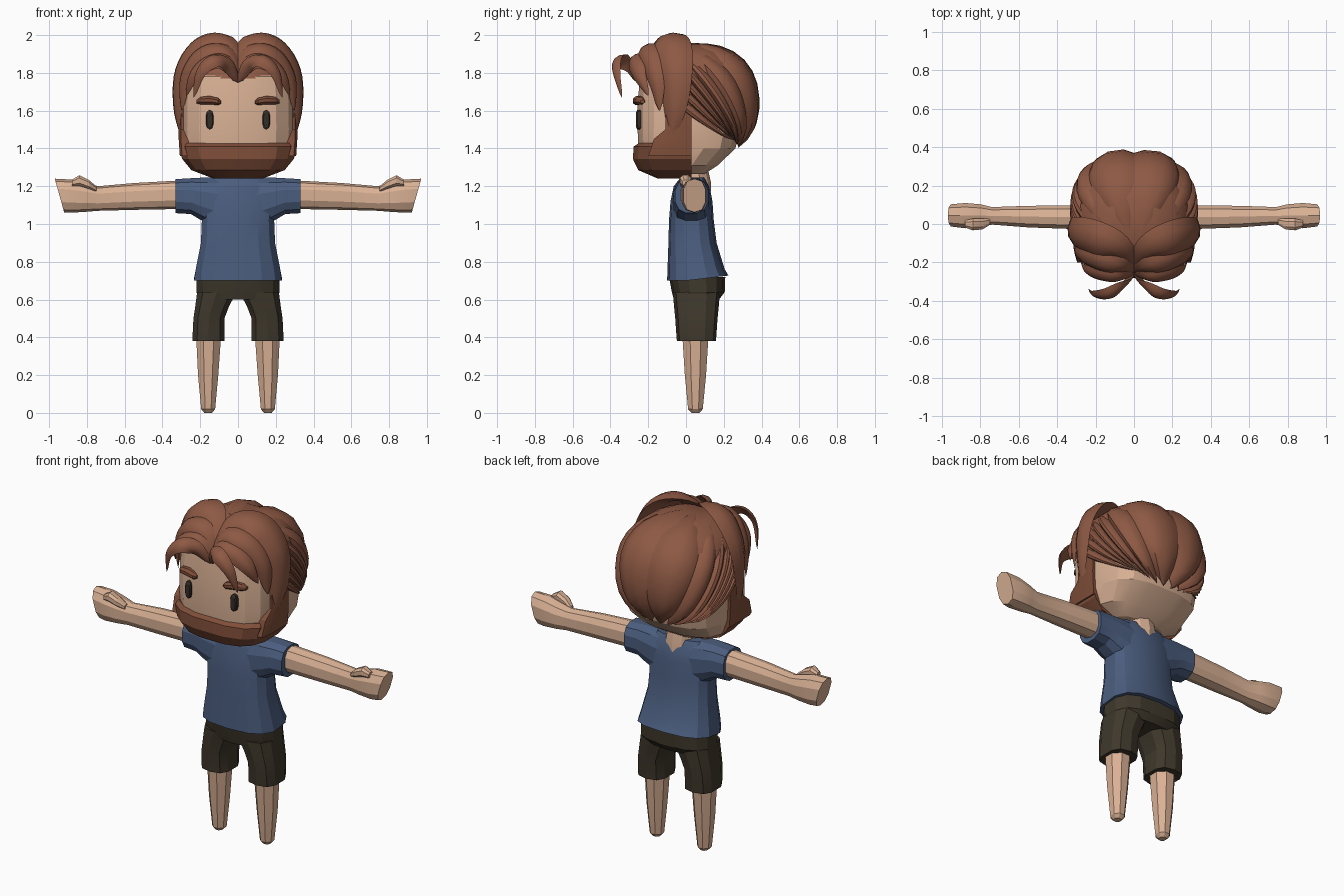
import bpy, bmesh, math
from mathutils import Vector

cube = bpy.data.objects.get("Cube")
if cube:
    bpy.data.objects.remove(cube, do_unlink=True)


def material(name, rgb):
    mat = bpy.data.materials.new(name)
    mat.use_nodes = True
    mat.diffuse_color = (*rgb, 1)
    bsdf = next(n for n in mat.node_tree.nodes if n.type == "BSDF_PRINCIPLED")
    bsdf.inputs["Base Color"].default_value = (*rgb, 1)
    bsdf.inputs["Roughness"].default_value = 0.8
    return mat


skin = material("skin", (0.70, 0.44, 0.30))
hair = material("hair_brown", (0.27, 0.10, 0.058))
beard_mat = material("beard_brown", (0.21, 0.075, 0.04))
blue = material("shirt_blue", (0.07, 0.11, 0.21))
olive = material("shorts_olive", (0.05, 0.04, 0.025))
dark = material("eye_dark", (0.035, 0.027, 0.022))


# Helpers: every solid is one or more capped lofts through rings of points
def solid(name, mat, lofts, angle=20):
    bm = bmesh.new()
    for rings in lofts:
        loops = [[bm.verts.new(p) for p in ring] for ring in rings]
        for low, high in zip(loops, loops[1:]):
            for i in range(len(low)):
                j = (i + 1) % len(low)
                bm.faces.new((low[i], low[j], high[j], high[i]))
        bm.faces.new(loops[0][::-1])
        bm.faces.new(loops[-1])
    bmesh.ops.recalc_face_normals(bm, faces=bm.faces)
    mesh = bpy.data.meshes.new(name)
    bm.to_mesh(mesh)
    bm.free()
    mesh.materials.append(mat)
    ob = bpy.data.objects.new(name, mesh)
    bpy.context.collection.objects.link(ob)
    bpy.ops.object.select_all(action="DESELECT")
    ob.select_set(True)
    bpy.context.view_layer.objects.active = ob
    bpy.ops.object.shade_smooth_by_angle(angle=math.radians(angle))
    return ob


def flip(rings):
    return [[Vector((-p.x, p.y, p.z)) for p in ring] for ring in rings]


def pair(name, mat, rings, angle=20):
    solid("left_" + name, mat, [rings], angle)
    solid("right_" + name, mat, [flip(rings)], angle)


def oval(center, a, b, n=12, axis=2, p=2.0):
    ring = []
    for i in range(n):
        t = math.tau * (i + 0.5) / n
        c, s = math.cos(t), math.sin(t)
        q = [math.copysign(abs(c) ** (2 / p), c) * a,
             math.copysign(abs(s) ** (2 / p), s) * b]
        q.insert(axis, 0)
        ring.append(Vector(center) + Vector(q))
    return ring


def stack(rows, n=12, p=2.0, x=0):
    # rows: height, half width, front, back
    return [oval((x, (f + k) / 2, z), w, (k - f) / 2, n, 2, p) for z, w, f, k in rows]


def reach(rows, n=10, p=2.5):
    # rows: distance along x, front, back, bottom, top
    return [oval((x, (f + k) / 2, (lo + hi) / 2), (k - f) / 2, (hi - lo) / 2, n, 0, p)
            for x, f, k, lo, hi in rows]


# Legs
pair("leg", skin, [oval((x, 0.05, z), r, r * 1.05, 8) for z, x, r in (
    (0, 0.158, 0.022), (0.02, 0.158, 0.04), (0.2, 0.158, 0.058), (0.45, 0.155, 0.074))])

# Shorts: hips and two trouser legs
hips = stack([(0.6, 0.21, -0.065, 0.175), (0.64, 0.225, -0.075, 0.205),
              (0.72, 0.222, -0.09, 0.208)], 14, 2.6)
trouser = [oval((x, 0.055, z), w, d, 10, 2, 2.8) for z, x, w, d in (
    (0.38, 0.155, 0.088, 0.103), (0.4, 0.156, 0.088, 0.105),
    (0.5, 0.154, 0.085, 0.112), (0.56, 0.138, 0.092, 0.118), (0.64, 0.112, 0.108, 0.125))]
solid("shorts", olive, [hips, trouser, flip(trouser)])

# Shirt: torso and sleeves
torso = stack([(0.7, 0.237, -0.1, 0.225), (0.76, 0.228, -0.098, 0.205),
               (0.9, 0.2, -0.093, 0.162), (1.02, 0.195, -0.09, 0.147),
               (1.12, 0.2, -0.082, 0.14), (1.2, 0.19, -0.065, 0.125),
               (1.245, 0.15, -0.03, 0.1)], 14, 2.7)
for point in torso[0]:
    point.z += max(0, point.y) * 0.12
sleeve = reach([(0.08, -0.07, 0.13, 0.96, 1.25), (0.2, -0.07, 0.125, 1.02, 1.248),
                (0.25, -0.065, 0.12, 1.05, 1.245), (0.33, -0.06, 0.12, 1.055, 1.24)], 12)
solid("shirt", blue, [torso, sleeve, flip(sleeve)])

# Neck
solid("neck", skin, [stack([(1.12, 0.09, -0.03, 0.13), (1.22, 0.088, -0.03, 0.132),
                            (1.32, 0.08, -0.04, 0.11)], 10)])

# Arms with mitten hands and thumbs
arm = reach([(0.28, -0.03, 0.1, 1.08, 1.232), (0.55, -0.02, 0.097, 1.075, 1.217),
             (0.74, -0.005, 0.09, 1.07, 1.2), (0.8, -0.018, 0.105, 1.065, 1.215),
             (0.88, -0.025, 0.112, 1.06, 1.235), (0.945, -0.015, 0.105, 1.062, 1.24)])
for point in arm[-1]:
    point.x += (point.z - 1.15) * 0.28
pair("arm", skin, arm)
pair("thumb", skin, reach([(0.75, -0.005, 0.03, 1.17, 1.2), (0.79, -0.03, 0.03, 1.185, 1.235),
                           (0.84, -0.035, 0.03, 1.2, 1.26), (0.88, -0.02, 0.02, 1.2, 1.235)], 8))

# Head
solid("head", skin, [stack([
    (1.265, 0.17, -0.17, 0.1), (1.31, 0.265, -0.245, 0.17), (1.4, 0.298, -0.255, 0.265),
    (1.5, 0.304, -0.26, 0.29), (1.65, 0.302, -0.26, 0.3), (1.78, 0.285, -0.245, 0.28),
    (1.88, 0.2, -0.15, 0.2)], 16, 3)])

# Beard, flat behind the jaw, with sideburns
jaw = stack([(1.24, 0.13, -0.15, 0.12), (1.285, 0.25, -0.255, 0.2), (1.345, 0.3, -0.285, 0.22),
             (1.41, 0.315, -0.28, 0.22), (1.43, 0.308, -0.25, 0.2)], 16, 2.9)
for ring in jaw:
    for point in ring:
        point.y = min(point.y, 0.03)
solid("beard", beard_mat, [jaw])
pair("sideburn", beard_mat, [
    [Vector((x, y, z)) for x, y in ((0.22, f), (w - 0.012, f), (w, f + 0.04), (w, 0.03), (0.22, 0.03))]
    for z, w, f in ((1.36, 0.308, -0.2), (1.45, 0.314, -0.17), (1.5, 0.315, -0.11), (1.72, 0.308, -0.1))])

# Eyes and eyebrows
pair("eye", dark, [oval((0.15, y, 1.552), 0.021 * s, 0.052 * s, 10, 1, 2.5)
                   for y, s in ((-0.225, 1), (-0.258, 1), (-0.265, 0.75))])
pair("eyebrow", beard_mat, [oval((x, y, z), r, r * 0.8, 8, 0) for x, y, z, r in (
    (0.09, -0.258, 1.645, 0.012), (0.105, -0.257, 1.648, 0.026), (0.15, -0.252, 1.656, 0.03),
    (0.2, -0.24, 1.653, 0.026), (0.22, -0.23, 1.648, 0.012))])

# Hair cap under the locks
solid("hair_cap", hair, [stack([
    (1.77, 0.295, -0.252, 0.29), (1.85, 0.275, -0.225, 0.27),
    (1.91, 0.21, -0.175, 0.22), (1.95, 0.12, -0.12, 0.14)], 16, 2.5)], 50)

# Swept-back locks fanning from the brow line to the nape
CENTER = Vector((0, 0.07, 1.645))
RADII = Vector((0.325, 0.318, 0.31))


def scalp(theta, t, scale):
    s, c = math.sin(theta), math.cos(theta)
    start = Vector((s, -0.32, c)).normalized()
    end = Vector((0.62 * s, 0.66, -0.8 + 0.08 * s * s)).normalized()
    d = start.slerp(end, t)
    d /= sum(abs(k) ** 2.3 for k in d) ** (1 / 2.3)
    return CENTER + Vector(k * r * scale for k, r in zip(d, RADII))


LOCKS, STEPS = 14, 12
SPAN = math.radians(196)
ridge = [(0, 0.945, 0.94), (0.2, 1.0, 0.97), (0.5, 1.025, 1), (0.8, 1.01, 0.97), (1, 0.945, 0.94),
         (0.8, 0.84, 0.94), (0.2, 0.84, 0.94)]
back_locks = []
for i in range(LOCKS):
    rings = []
    for k in range(STEPS + 1):
        t = k / STEPS
        thin = 1 - 0.05 * max(0, t - 0.8) / 0.2
        rings.append([scalp(SPAN * ((i + u) / LOCKS - 0.5), t * tip, h * thin)
                      for u, h, tip in ridge])
    back_locks.append(rings)
solid("back_hair", hair, back_locks, 40)


# Front locks: tapered lens sections swept along a smooth path
def lock(path, width, thick, per=5):
    pts = [Vector(p) for p in path]
    pts = [2 * pts[0] - pts[1]] + pts + [2 * pts[-1] - pts[-2]]
    line = []
    for a, b, c, d in zip(pts, pts[1:], pts[2:], pts[3:]):
        for k in range(per):
            t = k / per
            line.append(0.5 * (2 * b + (c - a) * t + (2 * a - 5 * b + 4 * c - d) * t ** 2
                               + (3 * b - a - 3 * c + d) * t ** 3))
    line.append(pts[-2])
    rings = []
    for i, p in enumerate(line):
        tangent = line[min(i + 1, len(line) - 1)] - line[max(i - 1, 0)]
        side = tangent.cross(p - Vector((0, 0.05, 1.6))).normalized()
        out = side.cross(tangent).normalized()
        t = i / (len(line) - 1)
        size = 0.04 + 0.96 * max(0, math.sin(math.pi * t ** 0.8)) ** 0.7
        rings.append([p + side * u * width * size + out * v * thick * size for u, v in (
            (-1, -0.4), (-0.55, 0.6), (0, 1), (0.55, 0.6), (1, -0.4), (0, -0.6))])
    return rings


pair("large_front_lock", hair, lock(
    [(0, -0.24, 1.82), (0.09, -0.13, 1.96), (0.21, -0.08, 1.945), (0.3, -0.06, 1.81),
     (0.318, -0.06, 1.62), (0.295, -0.08, 1.45)], 0.105, 0.035), 45)
pair("middle_front_lock", hair, lock(
    [(0, -0.25, 1.79), (0.09, -0.22, 1.91), (0.2, -0.19, 1.89), (0.28, -0.16, 1.77),
     (0.298, -0.14, 1.6)], 0.075, 0.03), 45)
pair("small_front_lock", hair, lock(
    [(0, -0.26, 1.77), (0.08, -0.275, 1.865), (0.17, -0.265, 1.85), (0.24, -0.245, 1.78),
     (0.275, -0.2, 1.68)], 0.055, 0.022), 45)
pair("bang", hair, lock(
    [(0, -0.26, 1.75), (0.06, -0.32, 1.85), (0.13, -0.365, 1.865), (0.2, -0.37, 1.8),
     (0.235, -0.34, 1.67)], 0.045, 0.018), 45)
